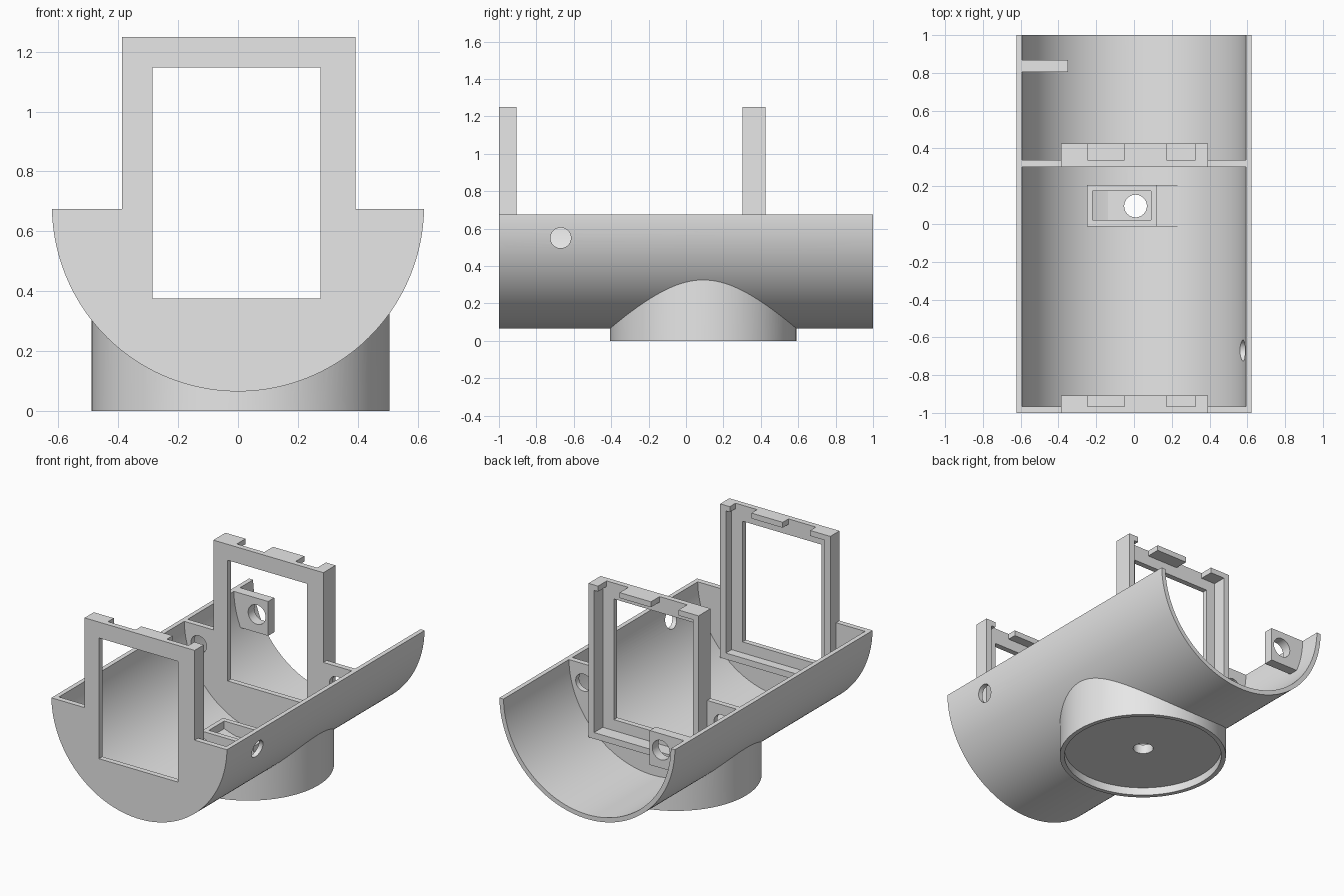
import bpy, bmesh
from math import sin, cos, asin, pi
from mathutils import Matrix, Vector

if "Cube" in bpy.data.objects:
    bpy.data.objects.remove(bpy.data.objects["Cube"], do_unlink=True)

grey = bpy.data.materials.new("plain grey")
grey.use_nodes = True
grey.diffuse_color = (0.8, 0.8, 0.8, 1)
grey.node_tree.nodes["Principled BSDF"].inputs["Base Color"].default_value = (0.8, 0.8, 0.8, 1)

AXIS_Z = 0.687          # height of the trough's centre line
RIM_Z = 0.675           # trough is cut flat here
OUTER, INNER = 0.622, 0.593
LEFT, RIGHT = 0.393, -0.387   # frame sides
FRAME_TOP = 1.25
HOLE_X, HOLE_Y = 0.008, 0.095


def finish(name, bm):
    bmesh.ops.recalc_face_normals(bm, faces=bm.faces)
    mesh = bpy.data.meshes.new(name)
    bm.to_mesh(mesh)
    bm.free()
    mesh.materials.append(grey)
    ob = bpy.data.objects.new(name, mesh)
    bpy.context.collection.objects.link(ob)
    return ob


def box(name, x0, x1, y0, y1, z0, z1):
    bm = bmesh.new()
    size = Matrix.Diagonal((x1 - x0, y1 - y0, z1 - z0, 1))
    place = Matrix.Translation(((x0 + x1) / 2, (y0 + y1) / 2, (z0 + z1) / 2))
    bmesh.ops.create_cube(bm, size=1, matrix=place @ size)
    return finish(name, bm)


def rod(name, centre, radius, length, axis, sides=48):
    bm = bmesh.new()
    turn = Vector((0, 0, 1)).rotation_difference(Vector(axis)).to_matrix().to_4x4()
    bmesh.ops.create_cone(bm, cap_ends=True, segments=sides, radius1=radius, radius2=radius,
                          depth=length, matrix=Matrix.Translation(centre) @ turn)
    return finish(name, bm)


def prism(name, profile, y0, y1):
    bm = bmesh.new()
    face = bm.faces.new([bm.verts.new((x, y0, z)) for x, z in profile])
    new = bmesh.ops.extrude_face_region(bm, geom=[face])["geom"]
    bmesh.ops.translate(bm, vec=(0, y1 - y0, 0),
                        verts=[v for v in new if isinstance(v, bmesh.types.BMVert)])
    return finish(name, bm)


def carve(ob, *cutters, operation='DIFFERENCE'):
    for cutter in cutters:
        cutter.hide_render = True
        mod = ob.modifiers.new("carve", 'BOOLEAN')
        mod.operation, mod.solver, mod.object = operation, 'EXACT', cutter
    graph = bpy.context.evaluated_depsgraph_get()
    mesh = bpy.data.meshes.new_from_object(ob.evaluated_get(graph))
    ob.modifiers.clear()
    ob.data = mesh
    for cutter in cutters:
        bpy.data.objects.remove(cutter, do_unlink=True)


def arc(radius, steps=96):
    """Lower half circle from the left rim to the right rim."""
    dip = asin((AXIS_Z - RIM_Z) / radius)
    angles = [-dip - (pi - 2 * dip) * i / steps for i in range(steps + 1)]
    return [(radius * cos(a), AXIS_Z + radius * sin(a)) for a in angles]


def drain():
    return rod("drain_cutter", (HOLE_X, HOLE_Y, 0.1), 0.06, 0.6, (0, 0, 1))


# Half-round trough with a side hole and a drain hole
trough = prism("trough", arc(OUTER) + arc(INNER)[::-1], -1, 1)
carve(trough, drain(), rod("side_cutter", (0.6, -0.67, 0.55), 0.055, 0.3, (1, 0, 0)))

# Round foot, shaped to the trough and recessed underneath
foot = rod("foot", (HOLE_X, 0.092, 0.225), 0.498, 0.45, (0, 0, 1), 128)
carve(foot,
      rod("saddle_cutter", (0, 0, AXIS_Z), 0.608, 3, (0, 1, 0), 192),
      rod("recess_cutter", (HOLE_X, 0.092, 0), 0.47, 0.1, (0, 0, 1), 128),
      drain())


# Bulkhead with a tall window frame, side rails, bottom ledge and top clips
def framed_bulkhead(label, y0, depth, wire_holes):
    y1, y2 = y0 + 0.035, y0 + depth
    profile = arc(OUTER - 0.001) + [(RIGHT, RIM_Z), (RIGHT, FRAME_TOP), (LEFT, FRAME_TOP), (LEFT, RIM_Z)]
    wall = prism(label + "_bulkhead", profile, y0, y1)
    cutters = [box("window_cutter", -0.285, 0.275, y0 - 0.1, y1 + 0.1, 0.375, 1.148)]
    if wire_holes:
        cutters += [rod("wire_cutter", (x, y0, 0.555), 0.055, 0.3, (0, 1, 0)) for x in (-0.49, 0.49)]
    carve(wall, *cutters)
    rail, bottom = 0.04, 0.265
    box(label + "_left_rail", LEFT - rail, LEFT, y1, y2, bottom, FRAME_TOP)
    box(label + "_right_rail", RIGHT, RIGHT + rail, y1, y2, bottom, FRAME_TOP)
    box(label + "_ledge", RIGHT + rail, LEFT - rail, y1, y2, bottom, bottom + rail)
    for side, x0, x1 in (("right", RIGHT + rail, -0.245), ("middle", -0.05, 0.172), ("left", 0.325, LEFT - rail)):
        box(label + "_" + side + "_clip", x0, x1, y1, y2, FRAME_TOP - 0.035, FRAME_TOP)


framed_bulkhead("front", -1, 0.093, False)
framed_bulkhead("rear", 0.303, 0.123, True)

# Drilled lug on the right wall near the back
lug = box("cable_lug", -0.615, -0.35, 0.805, 0.867, 0.455, RIM_Z)
carve(lug, rod("lug_cutter", (-0.43, 0.83, 0.57), 0.062, 0.3, (0, 1, 0)))
carve(lug, rod("wall_limit", (0, 0, AXIS_Z), 0.608, 3, (0, 1, 0), 192), operation='INTERSECT')

# Open tray over the drain hole, with a low step beside it
tray = box("floor_tray", -0.25, 0.12, -0.013, 0.207, 0.085, 0.185)
carve(tray, box("pocket_cutter", -0.22, 0.09, 0.02, 0.175, 0.11, 0.3), drain())
box("floor_step", 0.12, 0.24, -0.013, 0.207, 0.1, 0.148)

# Smooth the round surfaces, keep the edges crisp
parts = [o for o in bpy.context.collection.objects if o.type == 'MESH' and grey.name in o.data.materials]
bpy.ops.object.select_all(action='DESELECT')
for ob in parts:
    ob.select_set(True)
bpy.context.view_layer.objects.active = trough
bpy.ops.object.shade_smooth_by_angle(angle=pi / 6)
